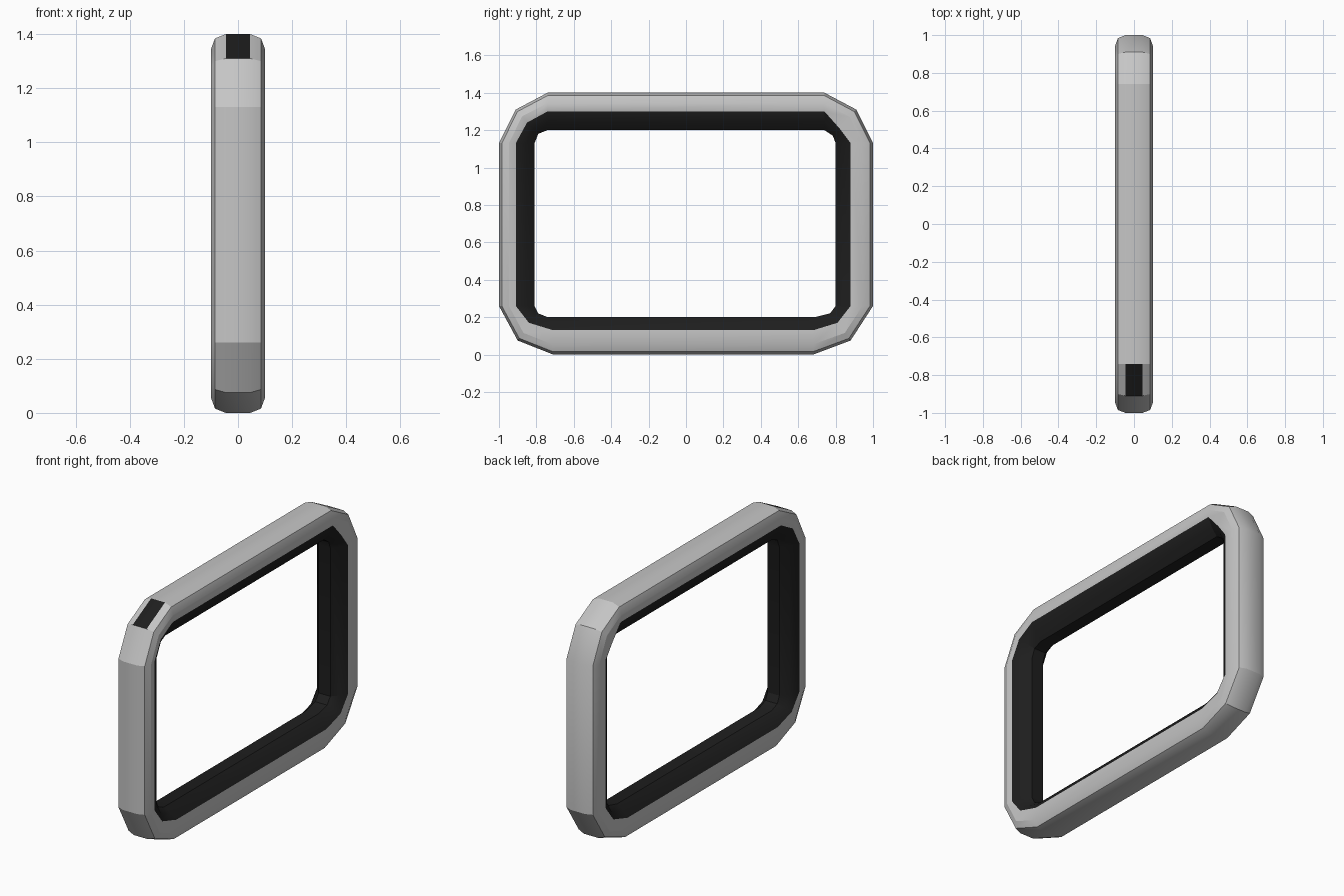
import bpy, bmesh, math

cube = bpy.data.objects.get("Cube")
if cube:
    bpy.data.objects.remove(cube)


def material(name, value):
    mat = bpy.data.materials.new(name)
    mat.use_nodes = True
    mat.diffuse_color = (value, value, value, 1)
    mat.node_tree.nodes["Principled BSDF"].inputs["Base Color"].default_value = (value, value, value, 1)
    return mat


# Outlines in (y, z), starting at the front end of the top bar
outer = [(-.74, 1.4), (-.91, 1.31), (-1, 1.13), (-1, .26), (-.9, .075), (-.71, 0),
         (.68, 0), (.88, .075), (1, .26), (1, 1.13), (.91, 1.31), (.74, 1.4)]
seam = [(-.74, 1.3), (-.85, 1.24), (-.91, 1.13), (-.91, .26), (-.84, .17), (-.71, .13),
        (.68, .13), (.81, .17), (.88, .26), (.88, 1.13), (.82, 1.21), (.74, 1.3)]
inner = [(-.74, 1.2), (-.79, 1.18), (-.81, 1.13), (-.81, .26), (-.79, .22), (-.74, .2),
         (.69, .2), (.77, .22), (.8, .26), (.8, 1.13), (.785, 1.17), (.74, 1.2)]


def blend(a, b, t):
    return [(p[0] + (q[0] - p[0]) * t, p[1] + (q[1] - p[1]) * t) for p, q in zip(a, b)]


# Half of the bar's section: x offset and outline, from outside to inside
half = [(.045, outer), (.085, blend(outer, inner, .08)), (.1, blend(outer, inner, .28)),
        (.097, seam), (.072, blend(seam, inner, .55)), (.038, inner)]
section = half + [(-x, line) for x, line in reversed(half)]

# Rounded frame: sweep the section round the outline
bm = bmesh.new()
rings = [[bm.verts.new((x, *line[i])) for x, line in section] for i in range(len(outer))]
count = len(section)
first_inner = len(half) // 2
for i, ring in enumerate(rings):
    following = rings[(i + 1) % len(rings)]
    for j in range(count):
        k = (j + 1) % count
        face = bm.faces.new((ring[j], ring[k], following[k], following[j]))
        # Dark inner half, plus the outer patch on the upper front corner
        lining = first_inner <= j < count - first_inner - 1
        patch = i == 0 and j == count - 1
        face.material_index = int(lining or patch)
bmesh.ops.recalc_face_normals(bm, faces=bm.faces)

mesh = bpy.data.meshes.new("rounded_frame")
bm.to_mesh(mesh)
bm.free()
mesh.materials.append(material("light_grey", .56))
mesh.materials.append(material("black", .013))
frame = bpy.data.objects.new("rounded_frame", mesh)
bpy.context.collection.objects.link(frame)

# Soft shading with crisp corners
bpy.ops.object.select_all(action='DESELECT')
frame.select_set(True)
bpy.context.view_layer.objects.active = frame
bpy.ops.object.shade_smooth_by_angle(angle=math.radians(25))
